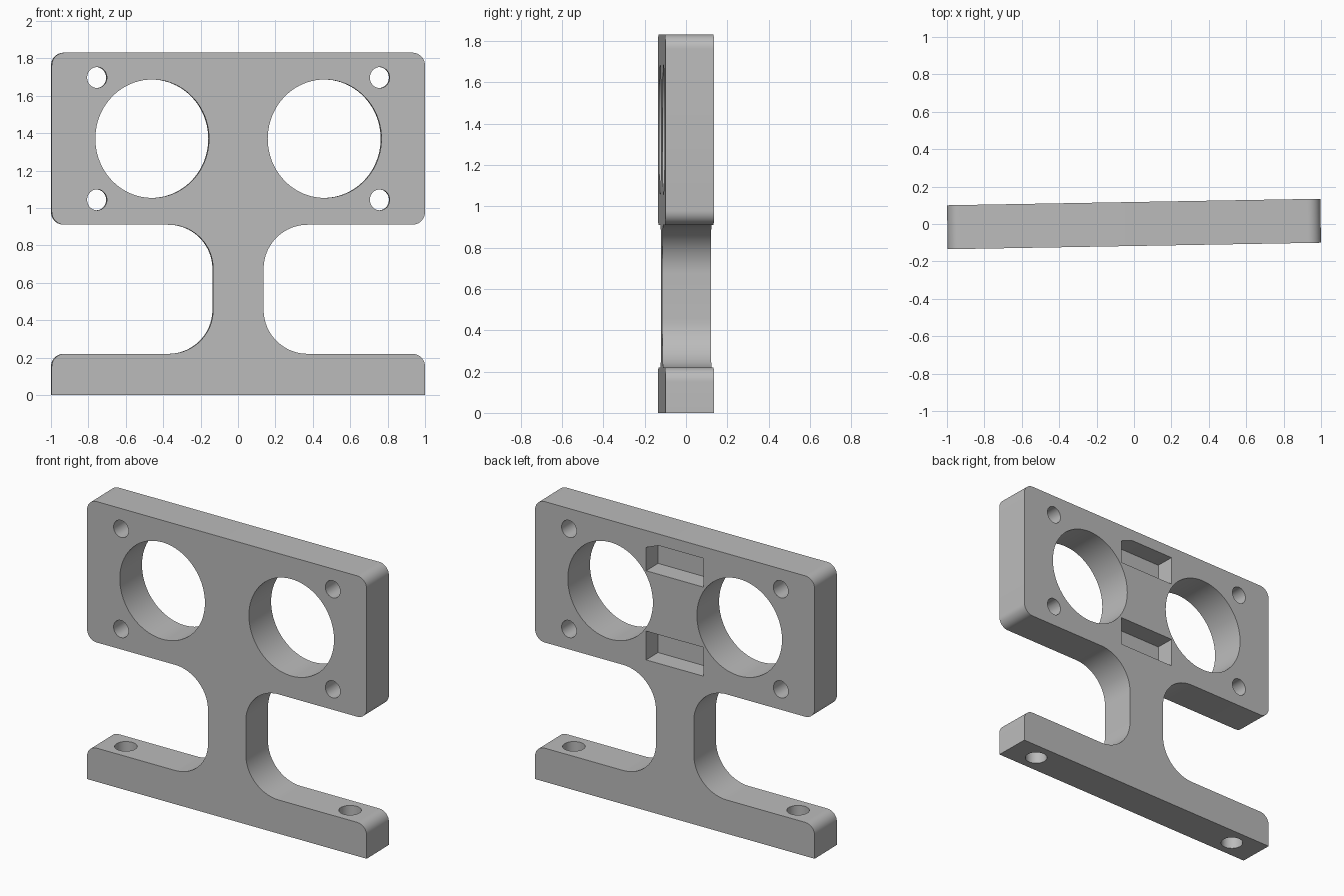
import bpy, bmesh, math

cube = bpy.data.objects.get("Cube")
if cube:
    bpy.data.objects.remove(cube, do_unlink=True)

THICK = 0.235
HALF = 0.998
TILT = math.radians(1)

grey = bpy.data.materials.new("plain_grey")
grey.use_nodes = True
GREY = (0.5, 0.5, 0.5, 1)
grey.diffuse_color = GREY
grey.node_tree.nodes["Principled BSDF"].inputs["Base Color"].default_value = GREY


def arc(cx, cz, r, start, end, steps):
    """Points of an arc in the x-z plane, angles in degrees."""
    angles = [math.radians(start + (end - start) * i / steps) for i in range(steps + 1)]
    return [(cx + r * math.cos(a), cz + r * math.sin(a)) for a in angles]


def prism(name, outline, y0, y1):
    """Extrude an x-z outline from y0 to y1."""
    bm = bmesh.new()
    face = bm.faces.new([bm.verts.new((x, y0, z)) for x, z in outline])
    ext = bmesh.ops.extrude_face_region(bm, geom=[face])
    verts = [v for v in ext["geom"] if isinstance(v, bmesh.types.BMVert)]
    bmesh.ops.translate(bm, vec=(0, y1 - y0, 0), verts=verts)
    bmesh.ops.recalc_face_normals(bm, faces=bm.faces)
    mesh = bpy.data.meshes.new(name)
    bm.to_mesh(mesh)
    bm.free()
    mesh.materials.append(grey)
    obj = bpy.data.objects.new(name, mesh)
    bpy.context.collection.objects.link(obj)
    return obj


def hole(name, x, z, rx, rz, steps=48):
    """Cutter running front to back."""
    ring = [(x + rx * c, z + rz * s) for c, s in arc(0, 0, 1, 0, 360, steps)[:-1]]
    return prism(name, ring, -0.3, 0.3)


# Bracket outline: right half from the bottom up, then mirrored
R, F = 0.068, 0.235
BASE_TOP, HEAD_LOW, HEAD_TOP, NECK = 0.22, 0.91, 1.83, 0.135
right = [(HALF, 0)]
right += arc(HALF - R, BASE_TOP - R, R, 0, 90, 10)
right += arc(NECK + F, BASE_TOP + F, F, 270, 180, 20)
right += arc(NECK + F, HEAD_LOW - F, F, 180, 90, 20)
right += arc(HALF - R, HEAD_LOW + R, R, -90, 0, 10)
right += arc(HALF - R, HEAD_TOP - R, R, 0, 90, 10)
left = [(-x, z) for x, z in reversed(right)]
bracket = prism("bracket", right + left, -THICK / 2, THICK / 2)

# Holes: two large openings, four screw holes, two base bolt holes
MID = 1.37
cutters = []
for side in (-1, 1):
    cutters.append(hole("opening_cutter", side * 0.461, MID, 0.304, 0.3165, 80))
    for up in (-1, 1):
        cutters.append(hole("screw_cutter", side * 0.756, MID + up * 0.327, 0.053, 0.056, 32))
    bpy.ops.mesh.primitive_cylinder_add(vertices=40, radius=0.067, depth=0.6,
                                        location=(side * 0.8, 0, 0.1))
    bolt = bpy.context.object
    bolt.name = "bolt_cutter"
    bolt.data.materials.append(grey)
    cutters.append(bolt)

# Rear pockets, the upper one with a clipped corner
W, NEAR, FAR = 0.205, 0.197, 0.385
FLOOR = THICK / 2 - 0.125
lower = [(-W, MID - FAR), (W, MID - FAR), (W, MID - NEAR), (-W, MID - NEAR)]
upper = [(-W, MID + NEAR), (W, MID + NEAR), (W, MID + FAR - 0.035),
         (0.115, MID + FAR), (-W, MID + FAR)]
for outline in (lower, upper):
    cutters.append(prism("pocket_cutter", outline, FLOOR, 0.3))

# Cut everything out
bpy.ops.object.select_all(action="DESELECT")
bracket.select_set(True)
bpy.context.view_layer.objects.active = bracket
for cutter in cutters:
    cutter.hide_render = True
    mod = bracket.modifiers.new("cut", "BOOLEAN")
    mod.operation = "DIFFERENCE"
    mod.solver = "EXACT"
    mod.object = cutter
    bpy.ops.object.modifier_apply(modifier=mod.name)
for cutter in cutters:
    bpy.data.objects.remove(cutter, do_unlink=True)

# Slight turn about the vertical axis, smooth curves with sharp edges
bracket.rotation_euler.z = TILT
bpy.ops.object.shade_smooth_by_angle(angle=math.radians(30))
